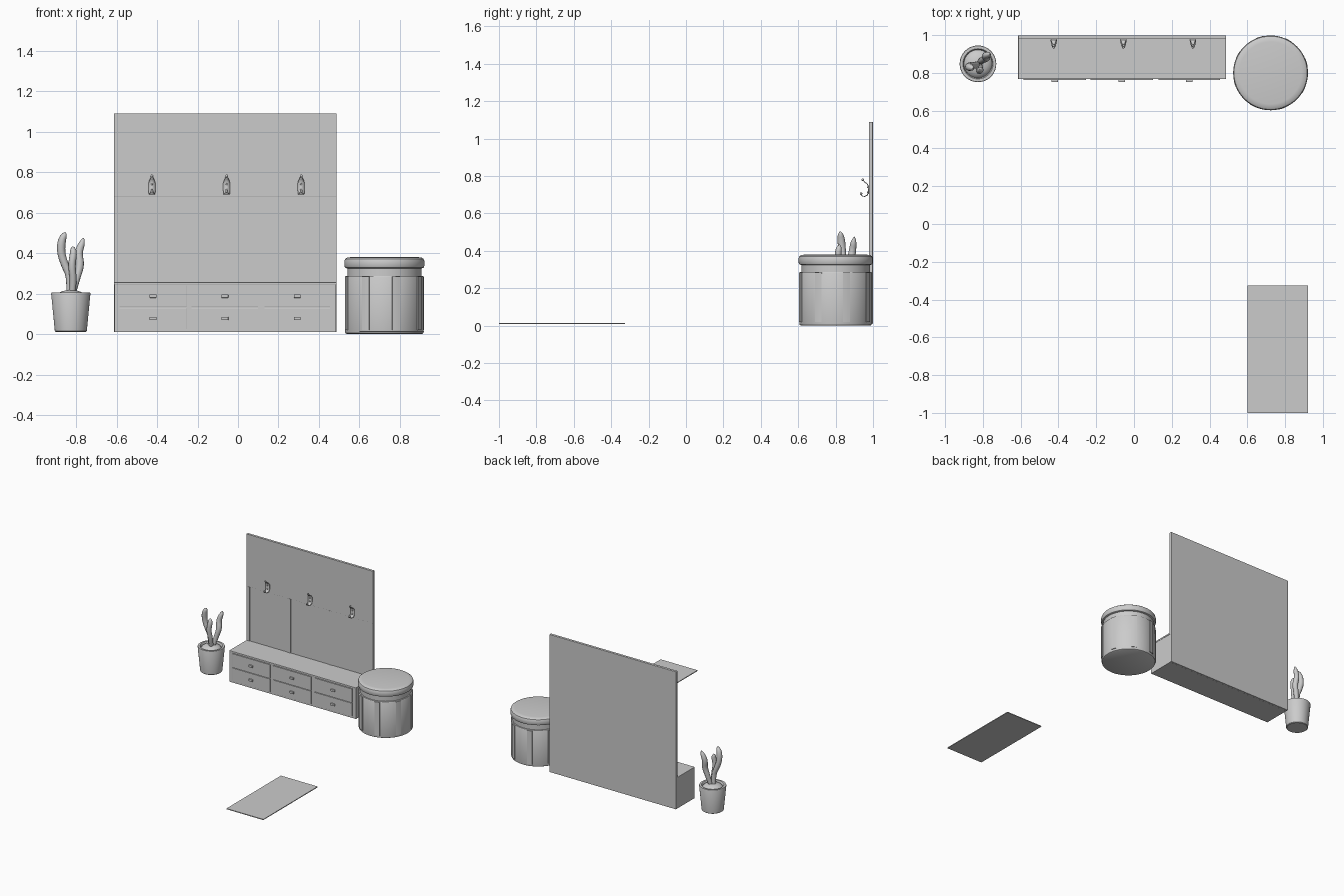
import bpy, bmesh, math
from mathutils import Vector

if "Cube" in bpy.data.objects:
    bpy.data.objects.remove(bpy.data.objects["Cube"])


def finish(name, bm, smooth=False):
    bmesh.ops.recalc_face_normals(bm, faces=bm.faces)
    me = bpy.data.meshes.new(name)
    bm.to_mesh(me)
    bm.free()
    ob = bpy.data.objects.new(name, me)
    bpy.context.collection.objects.link(ob)
    if smooth:
        bpy.ops.object.select_all(action='DESELECT')
        ob.select_set(True)
        bpy.context.view_layer.objects.active = ob
        bpy.ops.object.shade_smooth_by_angle(angle=math.radians(35))
    return ob


def box(name, x, y, z, bevel=0.0):
    bm = bmesh.new()
    bmesh.ops.create_cube(bm, size=1)
    for v in bm.verts:
        v.co = [(a[0] + a[1]) / 2 + c * (a[1] - a[0]) for a, c in zip((x, y, z), v.co)]
    if bevel:
        bmesh.ops.bevel(bm, geom=bm.edges[:], offset=bevel, segments=2,
                        profile=0.5, affect='EDGES')
    return finish(name, bm)


def lathe(name, centre, profile, n=48):
    bm = bmesh.new()
    vs = [bm.verts.new((r, 0, z)) for r, z in profile]
    es = [bm.edges.new(p) for p in zip(vs, vs[1:])]
    bmesh.ops.spin(bm, geom=vs + es, cent=(0, 0, 0), axis=(0, 0, 1),
                   angle=2 * math.pi, steps=n)
    bmesh.ops.remove_doubles(bm, verts=bm.verts, dist=1e-5)
    ob = finish(name, bm, True)
    ob.location = (*centre, 0)
    return ob


def stem(name, points):
    cu = bpy.data.curves.new(name, 'CURVE')
    cu.dimensions = '3D'
    cu.bevel_depth = 1
    cu.bevel_resolution = 4
    cu.use_fill_caps = True
    cu.resolution_u = 6
    sp = cu.splines.new('NURBS')
    sp.points.add(len(points) - 1)
    for p, (x, y, z, r) in zip(sp.points, points):
        p.co = (x, y, z, 1)
        p.radius = r
    sp.order_u = 3
    sp.use_endpoint_u = True
    ob = bpy.data.objects.new(name, cu)
    bpy.context.collection.objects.link(ob)


# Hall bench carcass and back board with shallow recessed panels
L, R = -0.613, 0.487
cols = [(-0.585, -0.255), (-0.23, 0.10), (0.13, 0.455)]
box("back_board", (L, R), (0.983, 0.999), (0.01, 1.09), 0.002)
box("back_top_frame", (L, R), (0.979, 0.984), (0.68, 1.09), 0.001)
edges = [L] + [v for c in cols for v in c] + [R]
for i in range(0, len(edges), 2):
    box("back_stile", (edges[i], edges[i + 1]), (0.979, 0.984), (0.25, 0.68))
box("bench_body", (L + 0.002, R - 0.002), (0.77, 0.984), (0.01, 0.246))
box("bench_top", (L, R), (0.767, 0.984), (0.244, 0.256), 0.002)

# Drawers and pulls, three columns by two rows
for x0, x1 in cols:
    for z0, z1 in ((0.025, 0.128), (0.134, 0.24)):
        box("drawer_front", (x0, x1), (0.763, 0.772), (z0, z1), 0.001)
        cx, cz = (x0 + x1) / 2, (z0 + z1) / 2
        box("drawer_pull", (cx - 0.017, cx + 0.017), (0.752, 0.765), (cz - 0.008, cz + 0.008), 0.002)

# Coat hooks: bent tapered straps with ball tips
strap = [(0.945, 0.780, 0.005), (0.955, 0.768, 0.008), (0.969, 0.758, 0.013),
         (0.975, 0.745, 0.017), (0.975, 0.710, 0.017), (0.969, 0.697, 0.016),
         (0.955, 0.691, 0.014), (0.942, 0.693, 0.010), (0.936, 0.703, 0.006)]
for hx in (-0.425, -0.056, 0.312):
    bm = bmesh.new()
    rows = [[bm.verts.new((hx + s * w, y, z)) for s in (-1, 1)] for y, z, w in strap]
    for a, b in zip(rows, rows[1:]):
        bm.faces.new((a[0], a[1], b[1], b[0]))
    hook = finish("coat_hook", bm, True)
    so = hook.modifiers.new("thickness", 'SOLIDIFY')
    so.thickness = 0.005
    so.offset = 0
    box("hook_mount", (hx - 0.015, hx + 0.015), (0.974, 0.981), (0.705, 0.75))
    for y, z, r in ((0.945, 0.781, 0.007), (0.936, 0.706, 0.007), (0.972, 0.74, 0.005), (0.972, 0.712, 0.005)):
        bm = bmesh.new()
        bmesh.ops.create_uvsphere(bm, u_segments=12, v_segments=8, radius=r)
        finish("hook_ball", bm, True).location = (hx, y, z)

# Round storage stool: drum, neck, padded lid and raised straps
pc = (0.723, 0.80)
lathe("stool_drum", pc, [(0, 0.0), (0.185, 0.0), (0.192, 0.004), (0.194, 0.012), (0.194, 0.28),
                         (0.191, 0.286), (0.183, 0.287), (0.183, 0.33), (0, 0.33)], 64)
lathe("stool_cushion", pc, [(0, 0.324), (0.185, 0.324), (0.194, 0.328), (0.198, 0.338), (0.198, 0.36),
                            (0.194, 0.371), (0.185, 0.377), (0.165, 0.38), (0, 0.381)], 64)
for k in range(8):
    bm = bmesh.new()
    mid = math.radians(17 + 45 * k)
    prev = None
    for i in range(5):
        a = mid + math.radians(-5.5 + 11 * i / 4)
        ring = [bm.verts.new((r * math.cos(a), r * math.sin(a), z))
                for r, z in ((0.188, 0.02), (0.199, 0.02), (0.199, 0.283), (0.188, 0.283))]
        if prev:
            for j in range(4):
                bm.faces.new((prev[j], prev[j - 1], ring[j - 1], ring[j]))
        if i in (0, 4):
            bm.faces.new(ring)
        prev = ring
    finish("stool_strap", bm, True).location = (*pc, 0)

# Floor mat
box("floor_mat", (0.60, 0.92), (-1.0, -0.325), (0.009, 0.015))

# Plant pot, soil mound and three fleshy stems
pp = (-0.826, 0.848)
lathe("plant_pot", pp, [(0, 0.01), (0.074, 0.01), (0.079, 0.014), (0.097, 0.2), (0.095, 0.205),
                        (0.08, 0.205), (0.076, 0.2), (0.073, 0.18), (0, 0.18)])
lathe("pot_soil", pp, [(0.074, 0.187), (0.065, 0.199), (0.05, 0.208), (0.025, 0.216), (0, 0.218)])
stem("plant_stem", [(-0.832, 0.845, 0.19, 0.017), (-0.828, 0.842, 0.28, 0.017), (-0.855, 0.84, 0.34, 0.019),
                    (-0.875, 0.835, 0.40, 0.02), (-0.872, 0.83, 0.46, 0.021), (-0.855, 0.825, 0.495, 0.013),
                    (-0.853, 0.825, 0.503, 0.002)])
stem("plant_stem", [(-0.82, 0.84, 0.19, 0.015), (-0.812, 0.825, 0.26, 0.017), (-0.822, 0.81, 0.34, 0.018),
                    (-0.812, 0.815, 0.40, 0.018), (-0.816, 0.82, 0.425, 0.012), (-0.817, 0.82, 0.433, 0.002)])
stem("plant_stem", [(-0.818, 0.855, 0.19, 0.015), (-0.80, 0.87, 0.27, 0.018), (-0.778, 0.88, 0.34, 0.021),
                    (-0.79, 0.89, 0.40, 0.02), (-0.768, 0.897, 0.455, 0.016), (-0.763, 0.9, 0.475, 0.002)])
